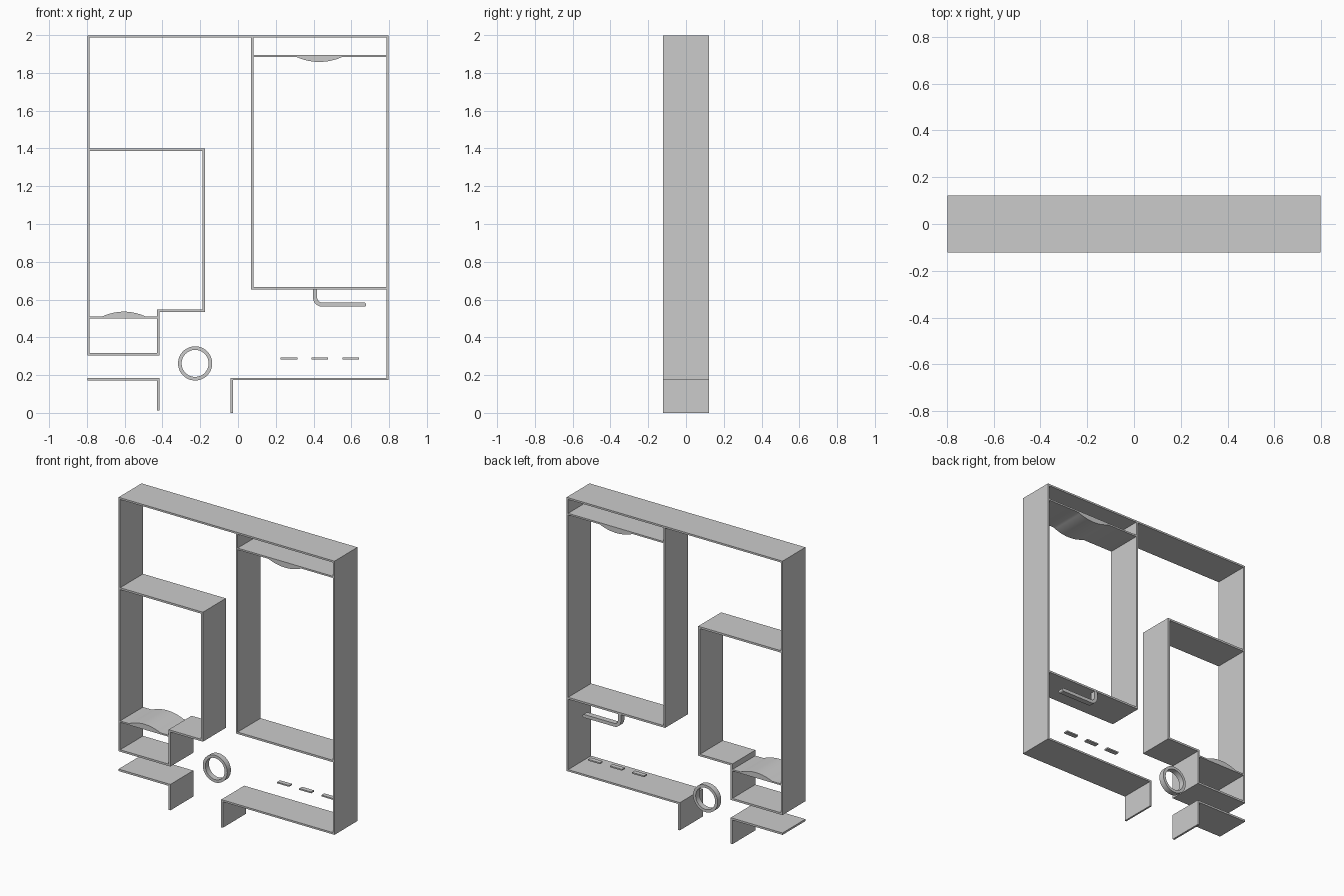
import bpy, bmesh, math
from mathutils import Vector

if "Cube" in bpy.data.objects:
    bpy.data.objects.remove(bpy.data.objects["Cube"], do_unlink=True)

DEPTH = 0.121      # half depth of the walls
THICK = 0.013      # wall thickness
BACK = 0.12        # rear plane shared by the small fittings


def finish(name, bm, smooth):
    bmesh.ops.recalc_face_normals(bm, faces=bm.faces)
    mesh = bpy.data.meshes.new(name)
    bm.to_mesh(mesh)
    bm.free()
    obj = bpy.data.objects.new(name, mesh)
    bpy.context.collection.objects.link(obj)
    if smooth:
        bpy.ops.object.select_all(action='DESELECT')
        obj.select_set(True)
        bpy.context.view_layer.objects.active = obj
        bpy.ops.object.shade_smooth_by_angle(angle=math.radians(30))
    return obj


def extrude(name, outline, y0=-DEPTH, y1=DEPTH, smooth=False):
    """Solid from an outline in the x-z plane."""
    bm = bmesh.new()
    front = [bm.verts.new((x, y0, z)) for x, z in outline]
    back = [bm.verts.new((x, y1, z)) for x, z in outline]
    bm.faces.new(front)
    bm.faces.new(back[::-1])
    n = len(outline)
    for i in range(n):
        j = (i + 1) % n
        bm.faces.new((front[i], front[j], back[j], back[i]))
    return finish(name, bm, smooth)


def strip(name, path, width=THICK, y0=-DEPTH, y1=DEPTH, closed=False, smooth=False):
    """Mitred wall of constant width along a centre line in the x-z plane."""
    pts = [Vector(p) for p in path]
    n = len(pts)
    bm = bmesh.new()
    rings = []
    for i, p in enumerate(pts):
        a = pts[i - 1] if (i or closed) else None
        b = pts[(i + 1) % n] if (i < n - 1 or closed) else None
        d0 = (p - a).normalized() if a else (b - p).normalized()
        d1 = (b - p).normalized() if b else d0
        n0, n1 = Vector((-d0.y, d0.x)), Vector((-d1.y, d1.x))
        m = (n0 + n1).normalized()
        m *= width / 2 / m.dot(n0)
        rings.append([bm.verts.new((q.x, y, q.y)) for q, y in
                      ((p + m, y0), (p + m, y1), (p - m, y1), (p - m, y0))])
    for i in range(n if closed else n - 1):
        r, s = rings[i], rings[(i + 1) % n]
        for k in range(4):
            bm.faces.new((r[k], r[(k + 1) % 4], s[(k + 1) % 4], s[k]))
    if not closed:
        bm.faces.new(rings[0])
        bm.faces.new(rings[-1])
    return finish(name, bm, smooth)


def arc(cx, cz, r, start, end, steps):
    return [(cx + r * math.cos(math.radians(start + (end - start) * i / steps)),
             cz + r * math.sin(math.radians(start + (end - start) * i / steps)))
            for i in range(steps + 1)]


def bulged_shelf(name, x0, x1, flat_z, face_z, bx0, bx1, rise):
    """Shelf whose one face swells out in a shallow arc."""
    mid, half = (bx0 + bx1) / 2, (bx1 - bx0) / 2
    swell = [(mid + half * t / 8, face_z + rise * (1 - (t / 8) ** 2))
             for t in range(8, -9, -1)]
    outline = [(x0, flat_z), (x1, flat_z), (x1, face_z)] + swell + [(x0, face_z)]
    return extrude(name, outline, smooth=True)


# Outer shell, with the right floor and its doorway jamb
strip("outer_frame", [(-0.033, 0), (-0.033, 0.179), (0.791, 0.179),
                      (0.791, 1.993), (-0.791, 1.993), (-0.791, 0.305)], 0.012)

# Stepped compartment on the right-hand side of the model
strip("stepped_compartment", [(-0.785, 0.311), (-0.421, 0.311), (-0.421, 0.541),
                              (-0.181, 0.541), (-0.181, 1.392), (-0.785, 1.392)])
bulged_shelf("lower_bulged_shelf", -0.785, -0.427, 0.5, 0.51, -0.72, -0.488, 0.026)

# Tall compartment on the left-hand side of the model
strip("tall_compartment", [(0.076, 1.987), (0.076, 0.661), (0.785, 0.661)])
bulged_shelf("upper_bulged_shelf", 0.082, 0.785, 1.895, 1.884, 0.31, 0.552, -0.026)

# Separate floor piece with its jamb
strip("side_floor", [(-0.797, 0.179), (-0.421, 0.179), (-0.421, 0.012)])

# Ring near the rear plane
strip("ring", arc(-0.227, 0.262, 0.081, 0, 360, 48)[:-1], 0.019,
      0.082, BACK, closed=True, smooth=True)

# Bent spout under the tall compartment, rounded at its tip
outer_bend = arc(0.447, 0.612, 0.05, 187, 262, 8)
inner_bend = arc(0.447, 0.612, 0.028, 262, 187, 8)
tip = arc(0.668, 0.573, 0.011, -90, 90, 8)
extrude("spout", [(0.397, 0.655)] + outer_bend + tip + inner_bend + [(0.419, 0.655)],
        0.083, BACK, smooth=True)

# Row of three small slats
for i in range(3):
    x = 0.27 + 0.163 * i
    strip(f"slat_{i + 1}", [(x - 0.044, 0.288), (x + 0.044, 0.288)], 0.009, 0.09, BACK)
